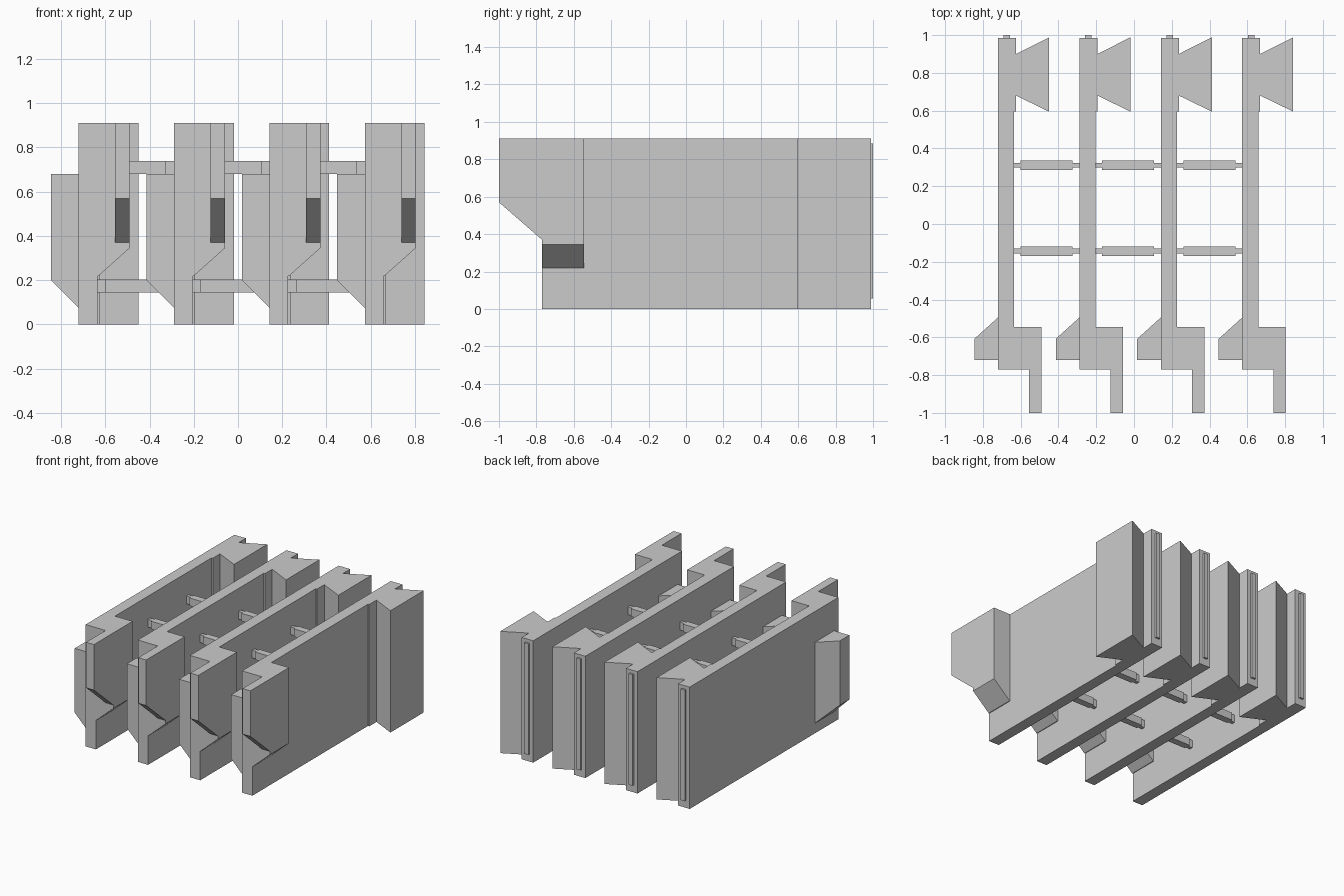
import bpy, bmesh
from mathutils import Vector

if "Cube" in bpy.data.objects:
    bpy.data.objects.remove(bpy.data.objects["Cube"])

grey = bpy.data.materials.new("light_grey")
grey.diffuse_color = (0.6, 0.6, 0.6, 1)
grey.use_nodes = True
grey.node_tree.nodes["Principled BSDF"].inputs["Base Color"].default_value = grey.diffuse_color


def prism(name, profile, axis, lo, hi, x0=0.0):
    """Extrude a 2D profile along an axis: z takes (x, y), y takes (x, z), x takes (y, z)."""
    place = {
        'z': lambda a, b, t: Vector((a + x0, b, t)),
        'y': lambda a, b, t: Vector((a + x0, t, b)),
        'x': lambda a, b, t: Vector((t + x0, a, b)),
    }[axis]
    bm = bmesh.new()
    bottom = [bm.verts.new(place(a, b, lo)) for a, b in profile]
    top = [bm.verts.new(place(a, b, hi)) for a, b in profile]
    bm.faces.new(bottom)
    bm.faces.new(top[::-1])
    n = len(profile)
    for i in range(n):
        j = (i + 1) % n
        bm.faces.new((bottom[i], top[i], top[j], bottom[j]))
    bmesh.ops.recalc_face_normals(bm, faces=bm.faces[:])
    mesh = bpy.data.meshes.new(name)
    bm.to_mesh(mesh)
    bm.free()
    mesh.materials.append(grey)
    obj = bpy.data.objects.new(name, mesh)
    bpy.context.collection.objects.link(obj)
    return obj


def rect(a0, b0, a1, b1):
    return [(a0, b0), (a1, b0), (a1, b1), (a0, b1)]


def boolean(target, other, operation):
    mod = target.modifiers.new("boolean", 'BOOLEAN')
    mod.operation = operation
    mod.solver = 'EXACT'
    mod.object = other
    bpy.context.view_layer.objects.active = target
    bpy.ops.object.modifier_apply(modifier=mod.name)
    bpy.data.objects.remove(other)


def clean(obj):
    """Merge coplanar faces left by the unions."""
    bm = bmesh.new()
    bm.from_mesh(obj.data)
    bmesh.ops.remove_doubles(bm, verts=bm.verts[:], dist=0.0005)
    bmesh.ops.dissolve_limit(bm, angle_limit=0.01, verts=bm.verts[:], edges=bm.edges[:])
    bm.to_mesh(obj.data)
    bm.free()


PITCH, START, HEIGHT = 0.431, -0.72, 0.91

for i in range(4):
    x0 = START + i * PITCH

    # Upright plate with a thicker rear end and a flared dovetail rib
    panel = prism(f"panel_{i + 1}", [
        (0, -0.77), (0.085, -0.77), (0.085, 0.595), (0.095, 0.595), (0.095, 0.68),
        (0.27, 0.595), (0.27, 0.988), (0.095, 0.90), (0.095, 0.985), (0, 0.985)],
        'z', 0, HEIGHT, x0)

    # Front block with a sloped underside
    block = prism("front_block", [
        (0.04, 0.22), (0.09, 0.22), (0.23, 0.345), (0.23, HEIGHT), (0.04, HEIGHT)],
        'y', -0.77, -0.545, x0)
    boolean(panel, block, 'UNION')

    # Forward tongue, tapered underneath
    tongue = prism("front_tongue", [
        (-1.0, 0.57), (-0.77, 0.37), (-0.65, 0.37), (-0.65, HEIGHT), (-1.0, HEIGHT)],
        'x', 0.165, 0.23, x0)
    boolean(panel, tongue, 'UNION')

    # Side wedge, trimmed to a sloped underside
    wedge = prism("side_wedge", [
        (-0.125, -0.72), (0.03, -0.72), (0.03, -0.495), (0, -0.495), (-0.125, -0.608)],
        'z', 0.0, 0.68, x0)
    trim = prism("wedge_trim", [(-0.2, -0.1), (0.175, -0.1), (-0.2, 0.275)],
                 'y', -0.9, -0.3, x0)
    boolean(wedge, trim, 'DIFFERENCE')
    boolean(panel, wedge, 'UNION')

    # Raised strip on the rear edge
    strip = prism("rear_strip", rect(0.03, 0.95, 0.064, 1.0), 'z', 0.055, 0.885, x0)
    boolean(panel, strip, 'UNION')
    clean(panel)

    # Spacer bars with narrowed ends joining neighbouring panels
    if i < 3:
        for y in (0.311, -0.144):
            for z, level in ((0.145, "lower"), (0.68, "upper")):
                w, n = 0.026, 0.013
                prism(f"{level}_spacer_bar", [
                    (0.085, y - n), (0.12, y - n), (0.12, y - w), (0.395, y - w),
                    (0.395, y - n), (PITCH, y - n), (PITCH, y + n), (0.395, y + n),
                    (0.395, y + w), (0.12, y + w), (0.12, y + n), (0.085, y + n)],
                    'z', z, z + 0.058, x0)
